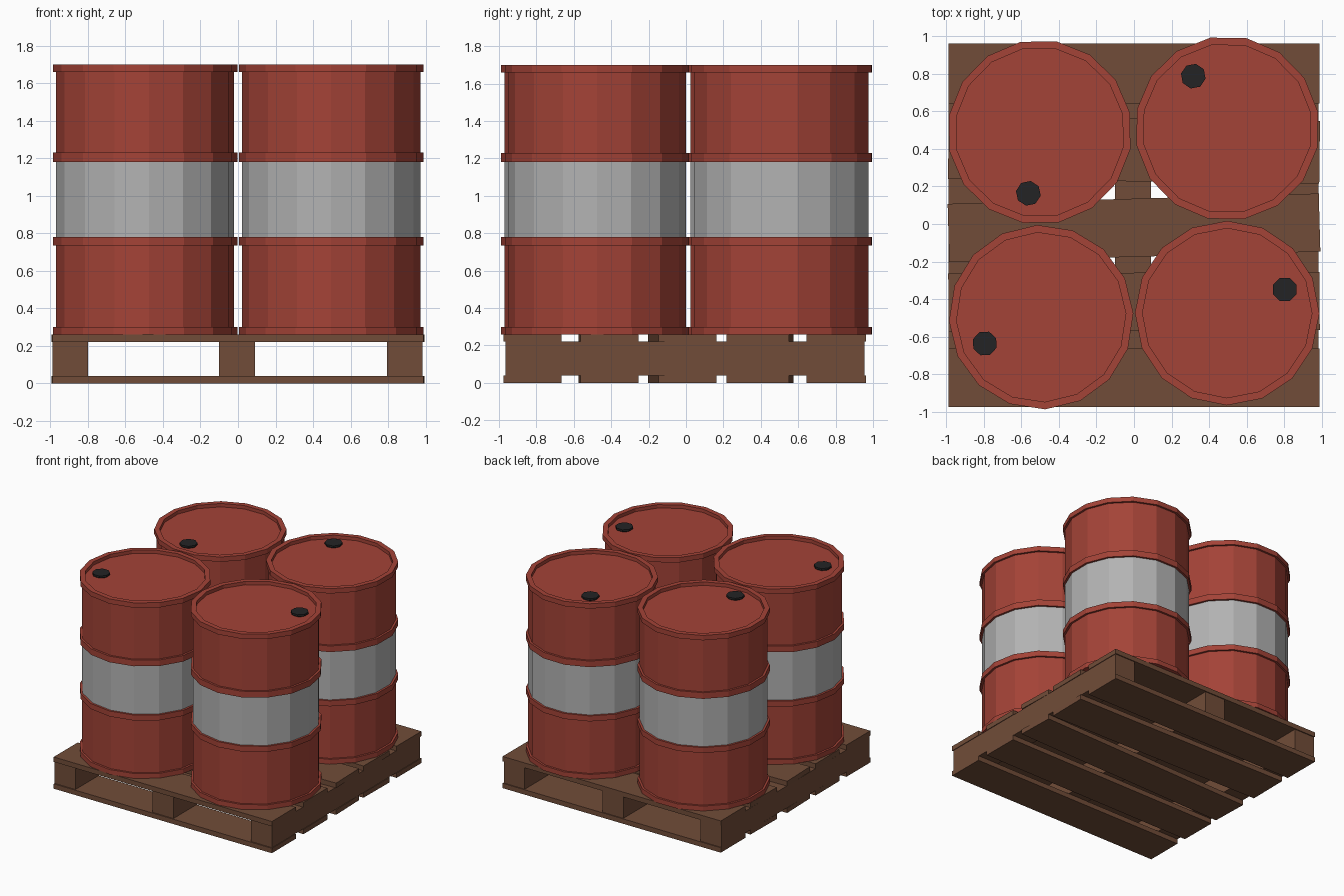
import bpy, bmesh
from math import radians, cos, sin, pi

default = bpy.data.objects.get("Cube")
if default:
    bpy.data.objects.remove(default, do_unlink=True)


def material(name, r, g, b):
    m = bpy.data.materials.new(name)
    m.use_nodes = True
    m.diffuse_color = (r, g, b, 1)
    m.node_tree.nodes["Principled BSDF"].inputs["Base Color"].default_value = (r, g, b, 1)
    return m


red = material("barrel red", 0.37, 0.056, 0.038)
grey = material("band grey", 0.45, 0.45, 0.45)
brown = material("pallet wood", 0.165, 0.073, 0.040)
black = material("plug black", 0.017, 0.017, 0.018)


def make_object(name, bm, mats):
    bmesh.ops.recalc_face_normals(bm, faces=bm.faces)
    mesh = bpy.data.meshes.new(name)
    bm.to_mesh(mesh)
    bm.free()
    for m in mats:
        mesh.materials.append(m)
    obj = bpy.data.objects.new(name, mesh)
    bpy.context.collection.objects.link(obj)
    return obj


def box(name, size, centre, turn=0):
    bm = bmesh.new()
    bmesh.ops.create_cube(bm, size=1)
    bmesh.ops.scale(bm, vec=size, verts=bm.verts)
    obj = make_object(name, bm, [brown])
    obj.location = centre
    obj.rotation_euler.z = radians(turn)
    return obj


def lathe(name, profile, sides, mats):
    """Spin (radius, height) points around z and cap both ends."""
    bm = bmesh.new()
    rings = [[bm.verts.new((r * cos(2 * pi * i / sides), r * sin(2 * pi * i / sides), z))
              for i in range(sides)] for r, z in profile]
    for low, high in zip(rings, rings[1:]):
        for i in range(sides):
            j = (i + 1) % sides
            bm.faces.new((low[i], low[j], high[j], high[i]))
    bm.faces.new(rings[0])
    bm.faces.new(rings[-1])
    return make_object(name, bm, mats)


# Pallet: three stringers between matching layers of slightly crooked boards
for side, x in (("right", -0.895), ("middle", -0.005), ("left", 0.89)):
    box(f"pallet_stringer_{side}", (0.19, 1.92, 0.18), (x, -0.005, 0.13))

boards = [(-0.82, 0.31, 0), (-0.415, 0.31, 0.3), (-0.02, 0.31, 1.6),
          (0.395, 0.335, -0.7), (0.803, 0.32, 0)]
for layer, z in (("bottom", 0.02), ("top", 0.24)):
    for n, (y, width, turn) in enumerate(boards, 1):
        box(f"pallet_{layer}_board_{n}", (1.98, width, 0.04), (0, y, z), turn)

# Barrels: body with four raised hoops, sunken lid and screw plug
BODY, HOOP, LID = 0.475, 0.492, 0.452
BASE, TOP, LID_Z = 0.26, 1.70, 1.672
hoops = [(BASE, 0.30), (0.735, 0.78), (1.18, 1.23), (1.66, TOP)]
profile = []
for low, high in hoops:
    profile += [(BODY, low), (HOOP, low), (HOOP, high), (BODY, high)]
profile = profile[1:-1] + [(LID, TOP), (LID, LID_Z)]

barrels = [("front_right", -0.495, -0.497, 205), ("front_left", 0.497, -0.475, 22.3),
           ("back_right", -0.503, 0.49, 259.5), ("back_left", 0.497, 0.51, 123)]
for place, x, y, turn in barrels:
    barrel = lathe(f"barrel_{place}", profile, 16, [red, grey])
    barrel.location = (x, y, 0)
    barrel.rotation_euler.z = radians(turn)
    # Grey band between the two middle hoops
    for face in barrel.data.polygons:
        upright = abs(face.normal.z) < 0.5
        face.material_index = int(upright and 0.8 < face.center.z < 1.15)

    plug = lathe(f"barrel_plug_{place}",
                 [(0.05, LID_Z), (0.05, 1.68), (0.067, 1.682), (0.067, 1.698)], 8, [black])
    angle = radians(turn)
    plug.location = (x + 0.332 * cos(angle), y + 0.332 * sin(angle), 0)
    plug.rotation_euler.z = angle
